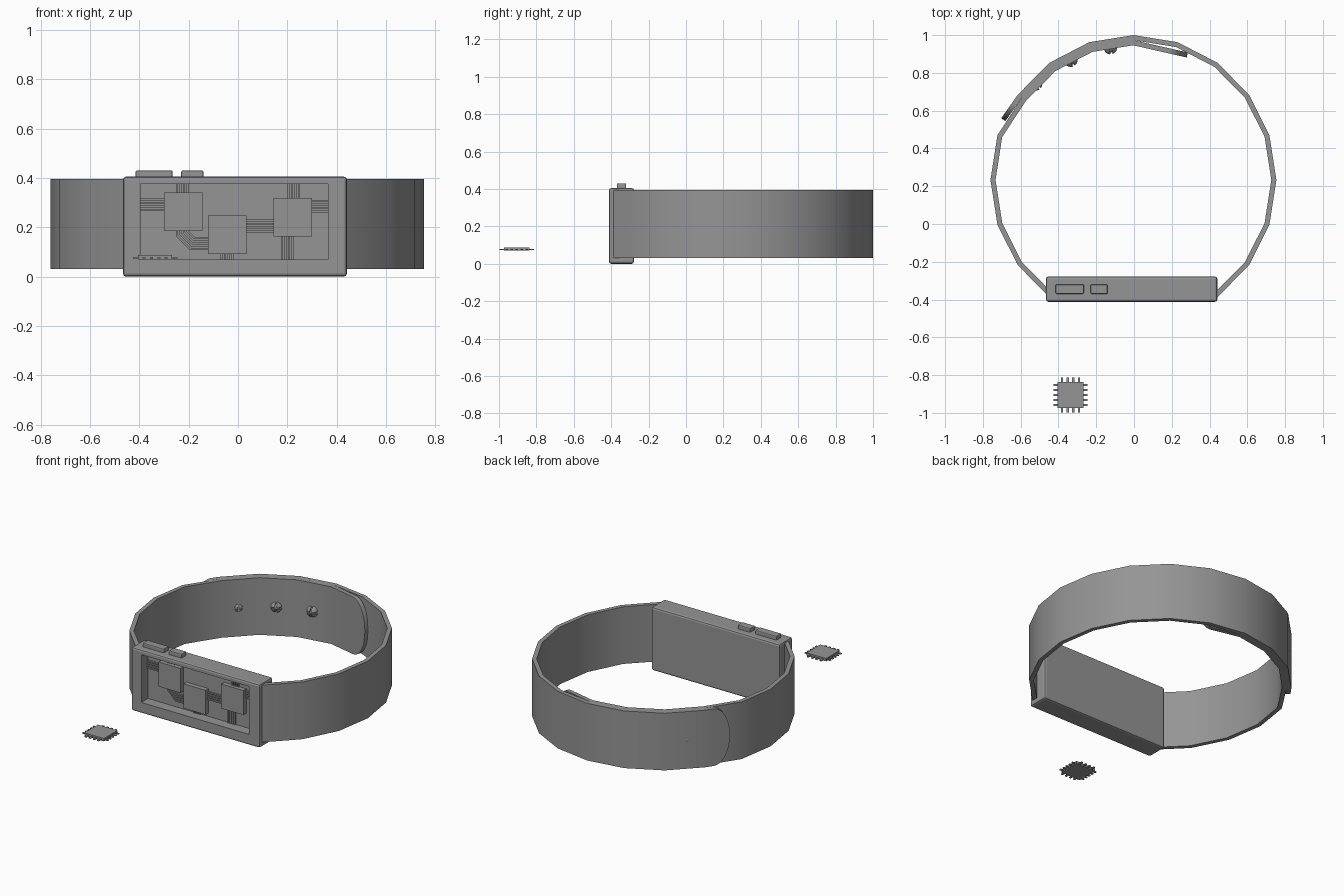
import bpy, bmesh, math
from mathutils import Vector, Matrix

if "Cube" in bpy.data.objects:
    bpy.data.objects.remove(bpy.data.objects["Cube"], do_unlink=True)

grey = bpy.data.materials.new("plain_grey")
grey.use_nodes = True
grey.diffuse_color = (0.3, 0.3, 0.3, 1)
grey.node_tree.nodes["Principled BSDF"].inputs["Base Color"].default_value = (0.3, 0.3, 0.3, 1)


def finish(name, bm, smooth=False):
    bmesh.ops.recalc_face_normals(bm, faces=bm.faces)
    mesh = bpy.data.meshes.new(name)
    bm.to_mesh(mesh)
    bm.free()
    mesh.materials.append(grey)
    obj = bpy.data.objects.new(name, mesh)
    bpy.context.collection.objects.link(obj)
    if smooth:
        bpy.ops.object.select_all(action='DESELECT')
        obj.select_set(True)
        bpy.context.view_layer.objects.active = obj
        bpy.ops.object.shade_smooth_by_angle(angle=math.radians(30))
    return obj


def add_box(bm, lo, hi, bevel=0):
    lo, hi = Vector(lo), Vector(hi)
    size = hi - lo
    mat = Matrix.Translation((lo + hi) / 2) @ Matrix.Diagonal((*size, 1))
    verts = bmesh.ops.create_cube(bm, size=1, matrix=mat)["verts"]
    if bevel:
        edges = list({e for v in verts for e in v.link_edges})
        bmesh.ops.bevel(bm, geom=edges, offset=bevel, segments=2, profile=0.5, affect='EDGES')


# Case with a recessed front window
FLOOR = -0.345
WIN_X, WIN_Z = (-0.395, 0.365), (0.07, 0.375)
bm = bmesh.new()
add_box(bm, (-0.466, -0.412, 0), (0.441, -0.278, 0.405), 0.012)
bm.normal_update()
front = max((f for f in bm.faces if f.normal.y < -0.99), key=lambda f: f.calc_area())
bmesh.ops.inset_region(bm, faces=[front], thickness=0.02)
for v in front.verts:
    v.co.x = WIN_X[v.co.x > 0]
    v.co.z = WIN_Z[v.co.z > 0.2]
out = bmesh.ops.extrude_discrete_faces(bm, faces=[front])
for v in out["faces"][0].verts:
    v.co.y = FLOOR
finish("case", bm)

# Buttons on the top edge
for name, x0, x1 in (("long_button", -0.415, -0.265), ("short_button", -0.23, -0.14)):
    bm = bmesh.new()
    add_box(bm, (x0, -0.37, 0.39), (x1, -0.32, 0.43), 0.006)
    finish(name, bm)

# Square chips on the window floor
for i, (x, z) in enumerate(((-0.222, 0.262), (-0.044, 0.17), (0.222, 0.24))):
    bm = bmesh.new()
    add_box(bm, (x - 0.078, FLOOR - 0.03, z - 0.078), (x + 0.078, FLOOR + 0.005, z + 0.078))
    finish(f"window_chip_{i + 1}", bm)

# Wire bundles: four parallel strips along a centre path of (x, z) points
bundles = (
    ((-0.395, 0.291), (-0.28, 0.291)),
    ((-0.226, 0.33), (-0.226, 0.375)),
    ((0.226, 0.3), (0.226, 0.375)),
    ((0.28, 0.285), (0.365, 0.285)),
    ((0.2, 0.07), (0.2, 0.18)),
    ((0.02, 0.205), (0.16, 0.205)),
    ((-0.045, 0.07), (-0.045, 0.1)),
    ((-0.226, 0.2), (-0.226, 0.175), (-0.185, 0.134), (-0.11, 0.134)),
)
bm = bmesh.new()
for path in bundles:
    pts = [Vector(p) for p in path]
    for k in range(4):
        rings = []
        for i, p in enumerate(pts):
            dirs = [(b - a).normalized() for a, b in zip(pts[max(i - 1, 0):i + 1], pts[max(i, 1) if i else 1:])]
            if 0 < i < len(pts) - 1:
                dirs = [(p - pts[i - 1]).normalized(), (pts[i + 1] - p).normalized()]
            elif i:
                dirs = [(p - pts[i - 1]).normalized()]
            t = sum(dirs, Vector((0, 0))).normalized()
            n = Vector((-t.y, t.x)) / t.dot(dirs[0])
            ring = []
            for off, y in ((-1, 0.002), (-1, -0.009), (1, -0.009), (1, 0.002)):
                q = p + n * ((k - 1.5) * 0.0145 + off * 0.0042)
                ring.append(bm.verts.new((q.x, FLOOR + y, q.y)))
            rings.append(ring)
        for a, b in zip(rings, rings[1:]):
            for j in range(4):
                bm.faces.new((a[j], a[j - 1], b[j - 1], b[j]))
        bm.faces.new(rings[0])
        bm.faces.new(rings[-1])
finish("window_wires", bm)

# Strap halves: a faceted ring, each half ending in a rounded overlapping tip
CENTRE = Vector((-0.003, 0.233))
MID_Z, HALF_Z, THICK = 0.2125, 0.1825, 0.027


def ring_point(deg, inner=0):
    a = math.radians(deg)
    return CENTRE + Vector(((0.757 - inner) * math.cos(a), (0.767 - inner) * math.sin(a)))


def strap(name, path, tip, side):
    tip = Vector(tip)
    back = (path[-1] - tip).normalized() * 0.1
    stations = [(p, 1) for p in path]
    for i in range(9):
        s = math.sin(math.pi / 2 * i / 8)
        stations.append((tip + back * (1 - s), max(math.sqrt(max(1 - s * s, 0)), 0.03)))
    bm = bmesh.new()
    rings = []
    for i, (p, h) in enumerate(stations):
        d = [(b[0] - a[0]).normalized() for a, b in zip(stations[max(i - 1, 0):], stations[max(i - 1, 0) + 1:i + 2])]
        t = sum(d, Vector((0, 0))).normalized()
        q = p + Vector((-t.y, t.x)) * side * THICK
        z0, z1 = MID_Z - HALF_Z * h, MID_Z + HALF_Z * h
        rings.append([bm.verts.new((v.x, v.y, z)) for v, z in ((p, z0), (p, z1), (q, z1), (q, z0))])
    for a, b in zip(rings, rings[1:]):
        for j in range(4):
            bm.faces.new((a[j], a[j - 1], b[j - 1], b[j]))
    bm.faces.new(rings[0])
    bm.faces.new(rings[-1])
    finish(name, bm, smooth=True)


strap("left_outer_strap", [ring_point(a) for a in range(-54, 145, 18)], (-0.703, 0.56), 1)
strap("right_inner_strap",
      [ring_point(a) for a in range(234, 161, -18)] + [ring_point(a, THICK) for a in range(144, 89, -18)],
      (0.285, 0.908), -1)

# Studs: domes split by a cross-shaped slot, on the inside of the overlap
for i, (x, y) in enumerate(((-0.522, 0.742), (-0.335, 0.868), (-0.125, 0.935))):
    inward = Vector((CENTRE.x - x, CENTRE.y - y, 0)).normalized()
    place = Matrix.Translation((x, y, MID_Z)) @ inward.to_track_quat('Z', 'Y').to_matrix().to_4x4()
    bm = bmesh.new()
    bmesh.ops.create_uvsphere(bm, u_segments=16, v_segments=10, radius=0.037)
    for axis in ((1, 0, 0), (0, 1, 0), (0, 0, 1)):
        cut = Vector(axis) * (0 if axis[2] else 0.005)
        res = bmesh.ops.bisect_plane(bm, geom=bm.verts[:] + bm.edges[:] + bm.faces[:],
                                     plane_co=cut, plane_no=axis, clear_inner=True)
        edges = [g for g in res["geom_cut"] if isinstance(g, bmesh.types.BMEdge)]
        bmesh.ops.holes_fill(bm, edges=edges)
    dome = finish(f"stud_{i + 1}", bm, smooth=True)
    dome.matrix_world = place
    mirror = dome.modifiers.new("Quarters", 'MIRROR')
    mirror.use_axis = (True, True, False)
    bm = bmesh.new()
    bmesh.ops.create_uvsphere(bm, u_segments=16, v_segments=10, radius=0.027)
    finish(f"stud_core_{i + 1}", bm, smooth=True).matrix_world = place

# Loose chip lying in front, with pins on all four sides
bm = bmesh.new()
add_box(bm, (-0.405, -0.973, 0.07), (-0.267, -0.836, 0.088))
for k in range(5):
    y = -0.905 + (k - 2) * 0.0265
    add_box(bm, (-0.426, y - 0.006, 0.074), (-0.246, y + 0.006, 0.08))
for k in range(4):
    x = -0.336 + (k - 1.5) * 0.03
    add_box(bm, (x - 0.006, -0.997, 0.074), (x + 0.006, -0.812, 0.08))
finish("loose_chip", bm)
